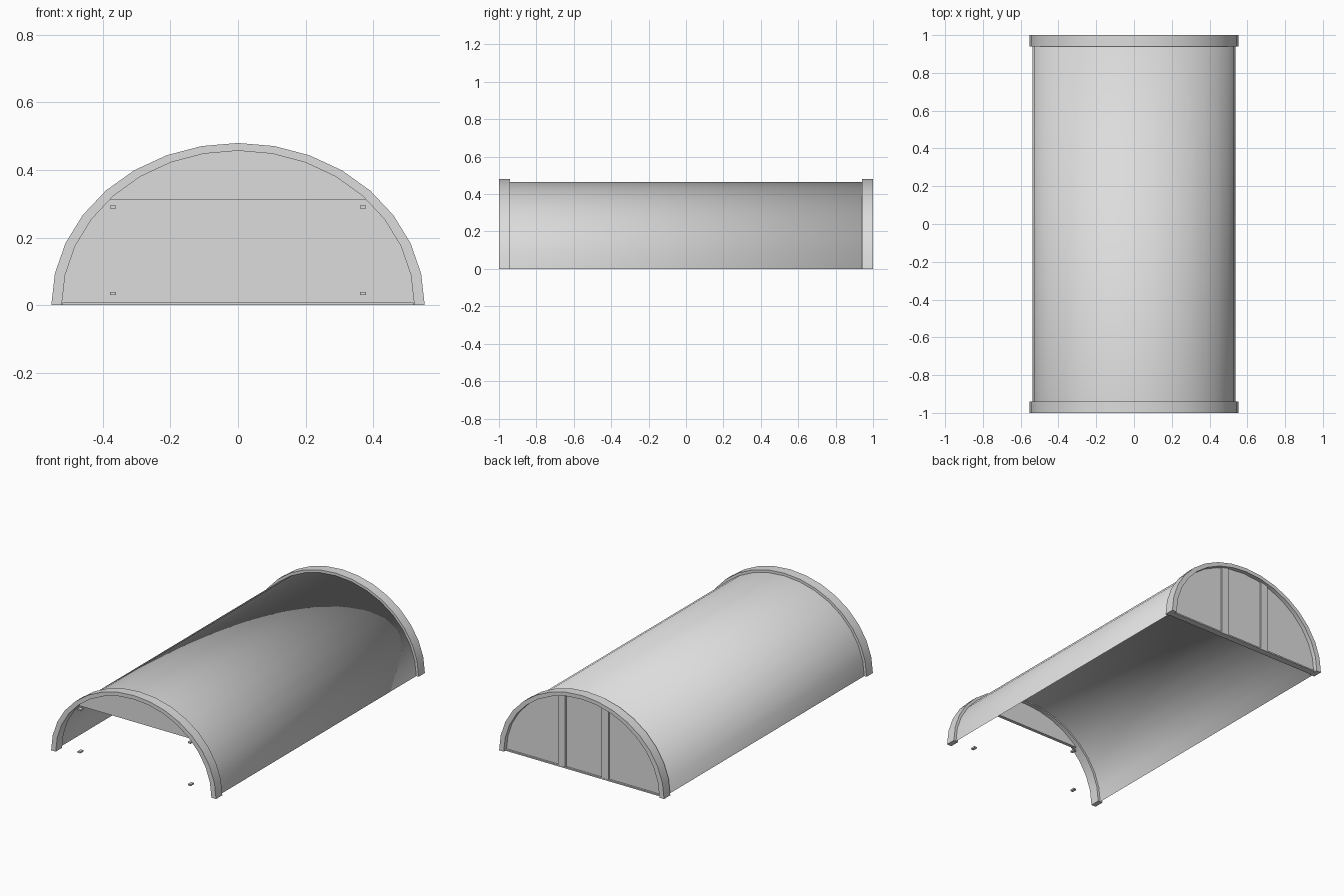
import bpy, bmesh, math

cube = bpy.data.objects.get("Cube")
if cube:
    bpy.data.objects.remove(cube, do_unlink=True)

GREY = (0.72, 0.72, 0.72, 1)
grey = bpy.data.materials.new("light grey")
grey.use_nodes = True
grey.diffuse_color = GREY
grey.node_tree.nodes["Principled BSDF"].inputs["Base Color"].default_value = GREY


def arch(a, b, start=0.0, segments=16):
    """Half-ellipse points (x, z) from +x over the top to -x."""
    step = (math.pi - 2 * start) / segments
    return [(a * math.cos(start + i * step), b * math.sin(start + i * step))
            for i in range(segments + 1)]


def finish(name, bm):
    mesh = bpy.data.meshes.new(name)
    bm.to_mesh(mesh)
    bm.free()
    mesh.materials.append(grey)
    ob = bpy.data.objects.new(name, mesh)
    bpy.context.collection.objects.link(ob)
    return ob


def prism(name, outline, y0, y1):
    """Extrude an (x, z) outline from y0 to y1."""
    bm = bmesh.new()
    face = bm.faces.new([bm.verts.new((x, y0, z)) for x, z in outline])
    out = bmesh.ops.extrude_face_region(bm, geom=[face])
    verts = [v for v in out["geom"] if isinstance(v, bmesh.types.BMVert)]
    bmesh.ops.translate(bm, verts=verts, vec=(0, y1 - y0, 0))
    bmesh.ops.recalc_face_normals(bm, faces=bm.faces)
    return finish(name, bm)


def block(name, x, z, w, h, y0, y1):
    return prism(name, [(x - w / 2, z - h / 2), (x + w / 2, z - h / 2),
                        (x + w / 2, z + h / 2), (x - w / 2, z + h / 2)], y0, y1)


# Vaulted roof: one sheet closed at the back, softly shaded throughout
bm = bmesh.new()
profile = arch(0.537, 0.464)
front = [bm.verts.new((x, -0.97, z)) for x, z in profile]
back = [bm.verts.new((x, 0.96, z)) for x, z in profile]
for i in range(len(profile) - 1):
    bm.faces.new((front[i], back[i], back[i + 1], front[i + 1]))
bm.faces.new(back[::-1])
roof = finish("roof_shell", bm)
roof.data.shade_smooth()

# End arches
band = arch(0.553, 0.48) + arch(0.522, 0.457)[::-1]
for name, y in (("front_arch", -1.0), ("back_arch", 0.94)):
    ring = prism(name, band, y, y + 0.06)
    bpy.ops.object.select_all(action='DESELECT')
    ring.select_set(True)
    bpy.context.view_layer.objects.active = ring
    bpy.ops.object.shade_smooth_by_angle(angle=math.radians(30))

# Back wall with two posts and a sill
prism("back_wall", arch(0.526, 0.46), 0.95, 0.974)
for side, x in (("left", 0.145), ("right", -0.145)):
    post = [(x + d, 0.455 * math.sqrt(1 - ((x + d) / 0.522) ** 2))
            for d in (0.024, -0.024)]
    prism(side + "_back_post", [(x - 0.024, 0), (x + 0.024, 0)] + post, 0.97, 0.984)
block("back_sill", 0, 0.004, 1.04, 0.008, 0.945, 0.985)

# Panel over the front opening
prism("front_header", arch(0.526, 0.46, math.asin(0.312 / 0.46), 8), -0.985, -0.965)

# Door hinges
for side, x in (("left", 0.37), ("right", -0.37)):
    for level, z in (("lower", 0.034), ("upper", 0.29)):
        block(f"{side}_{level}_hinge", x, z, 0.018, 0.009, -0.995, -0.965)
